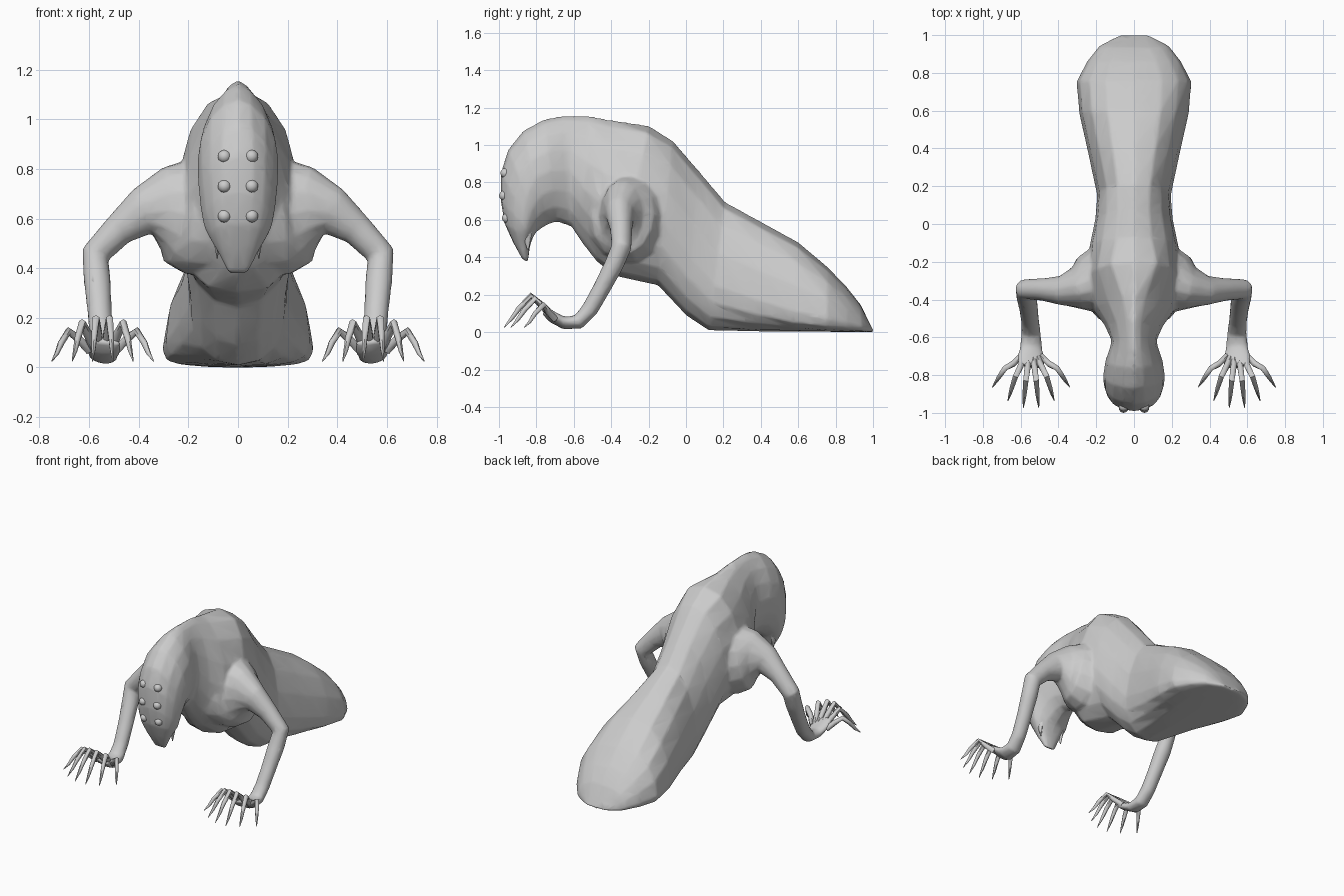
import bpy, bmesh, math
from mathutils import Vector

skin = bpy.data.materials.new("grey_skin")
skin.diffuse_color = (0.6, 0.6, 0.6, 1)


def finish(name, bm, angle=60):
    bmesh.ops.recalc_face_normals(bm, faces=bm.faces[:])
    me = bpy.data.meshes.new(name)
    bm.to_mesh(me)
    bm.free()
    me.materials.append(skin)
    ob = bpy.data.objects.new(name, me)
    bpy.context.collection.objects.link(ob)
    bpy.ops.object.select_all(action='DESELECT')
    ob.select_set(True)
    bpy.context.view_layer.objects.active = ob
    bpy.ops.object.shade_smooth_by_angle(angle=math.radians(angle))
    return ob


def loft(bm, rings):
    """Skin a list of equally sized point rings and cap both ends."""
    loops = [[bm.verts.new(p) for p in r] for r in rings]
    n = len(loops[0])
    for a, b in zip(loops, loops[1:]):
        for i in range(n):
            j = (i + 1) % n
            bm.faces.new((a[i], a[j], b[j], b[i]))
    bm.faces.new(loops[0][::-1])
    bm.faces.new(loops[-1])


def tube(bm, sections, n=10, u=Vector((0, -1, 0)), side=1):
    """Tube through (x, y, z, ru, rv) sections; the ring frame is carried along."""
    pts = [Vector(s[:3]) for s in sections]
    rings = []
    for k, s in enumerate(sections):
        t = (pts[min(k + 1, len(pts) - 1)] - pts[max(k - 1, 0)]).normalized()
        u = (u - t * u.dot(t)).normalized()
        v = t.cross(u)
        ring = []
        for i in range(n):
            a = 2 * math.pi * i / n
            p = pts[k] + u * (s[3] * math.cos(a)) + v * (s[4] * math.sin(a))
            ring.append((p.x * side, p.y, p.z))
        rings.append(ring)
    loft(bm, rings)


def body_ring(ty, tz, by, bz, w, m, p, q, half=8):
    """Section from top point to bottom point; widest at fraction m."""
    ring = []
    for i in range(2 * half):
        a = math.pi * i / half
        c, s = math.cos(a), math.sin(a)
        t = m * (1 - c) if c > 0 else m - (1 - m) * math.copysign(abs(c) ** q, c)
        x = w * math.copysign(abs(s) ** p, s) if abs(s) > 1e-6 else 0
        ring.append((x, ty + (by - ty) * t, tz + (bz - tz) * t))
    return ring


# Body and tail: top y, z, bottom y, z, half width, widest fraction, powers
torso = [
    (-0.62, 1.155, -0.61, 0.56, 0.12, 0.50, 1.3, 1),
    (-0.52, 1.157, -0.55, 0.47, 0.155, 0.58, 1.5, 1),
    (-0.40, 1.133, -0.48, 0.38, 0.22, 0.62, 1.4, 1),
    (-0.20, 1.103, -0.38, 0.30, 0.25, 0.62, 0.75, 1),
    (-0.07, 1.022, -0.15, 0.25, 0.235, 0.57, 0.95, 1),
    (0.07, 0.86, 0.00, 0.09, 0.205, 0.60, 0.95, 1),
    (0.21, 0.695, 0.12, 0.010, 0.195, 0.65, 0.85, 1),
    (0.40, 0.59, 0.38, 0.004, 0.245, 0.72, 0.8, 0.8),
    (0.60, 0.48, 0.58, 0.003, 0.29, 0.78, 0.75, 0.6),
    (0.76, 0.345, 0.75, 0.002, 0.305, 0.80, 0.75, 0.5),
    (0.86, 0.24, 0.86, 0.001, 0.25, 0.80, 0.75, 0.5),
    (0.935, 0.145, 0.945, 0.0, 0.185, 0.80, 0.75, 0.5),
    (0.985, 0.04, 1.005, 0.0, 0.075, 0.80, 0.8, 0.5),
]
# Drooping head, swept from the neck down to the jaw tip
head = [
    (-0.58, 1.155, -0.58, 0.56, 0.115, 0.50, 1.3, 1),
    (-0.66, 1.157, -0.63, 0.57, 0.125, 0.50, 1.3, 1),
    (-0.76, 1.137, -0.69, 0.59, 0.152, 0.50, 1.2, 1),
    (-0.87, 1.077, -0.74, 0.575, 0.164, 0.50, 1.15, 1),
    (-0.952, 0.975, -0.78, 0.55, 0.160, 0.58, 1.05, 1),
    (-0.99, 0.85, -0.805, 0.53, 0.150, 0.66, 0.9, 1),
    (-0.99, 0.70, -0.815, 0.51, 0.138, 0.66, 0.85, 1),
    (-0.97, 0.58, -0.825, 0.49, 0.115, 0.60, 0.8, 1),
    (-0.925, 0.48, -0.835, 0.455, 0.082, 0.55, 0.8, 1),
    (-0.875, 0.39, -0.845, 0.375, 0.042, 0.50, 0.9, 1),
]
# Arms with flared shoulders and palms: x, y, z, two radii
arm = [
    (0.10, -0.31, 0.62, 0.23, 0.26),
    (0.20, -0.31, 0.615, 0.195, 0.243),
    (0.25, -0.32, 0.628, 0.155, 0.212),
    (0.30, -0.34, 0.635, 0.115, 0.174),
    (0.385, -0.352, 0.628, 0.078, 0.098),
    (0.48, -0.347, 0.555, 0.060, 0.066),
    (0.575, -0.345, 0.455, 0.054, 0.058),
    (0.568, -0.385, 0.36, 0.052, 0.055),
    (0.558, -0.45, 0.235, 0.047, 0.050),
    (0.550, -0.515, 0.12, 0.045, 0.048),
    (0.545, -0.575, 0.055, 0.040, 0.052),
    (0.545, -0.65, 0.048, 0.033, 0.060),
    (0.545, -0.71, 0.078, 0.027, 0.076),
    (0.545, -0.755, 0.115, 0.018, 0.078),
]
bm = bmesh.new()
loft(bm, [body_ring(*s) for s in torso])
loft(bm, [body_ring(*s) for s in head])
for side in (-1, 1):
    tube(bm, arm, n=14, side=side)
body = finish("body", bm)

# Fuse the body parts into one soft skin
fuse = body.modifiers.new("fuse", 'REMESH')
fuse.mode = 'VOXEL'
fuse.voxel_size = 0.01
fuse.use_smooth_shade = True
soften = body.modifiers.new("soften", 'SMOOTH')
soften.factor = 0.5
soften.iterations = 6
thin = body.modifiers.new("thin_out", 'DECIMATE')
thin.ratio = 0.1

# Six small eyes in two columns
bm = bmesh.new()
for side in (-1, 1):
    for y, z in ((-0.966, 0.85), (-0.973, 0.73), (-0.958, 0.61)):
        r = bmesh.ops.create_icosphere(bm, subdivisions=2, radius=0.027)
        for v in r["verts"]:
            v.co += Vector((0.055 * side, y, z))
finish("eyes", bm)

# Mandible spikes beside the jaw
bm = bmesh.new()
for side in (-1, 1):
    tube(bm, [(0.085, -0.86, 0.60, 0.035, 0.025), (0.088, -0.85, 0.53, 0.028, 0.016),
              (0.083, -0.845, 0.44, 0.003, 0.003)], n=6, side=side)
finish("mandibles", bm)

# Six arched claw fingers fanned from each palm
for side, label in ((-1, "left"), (1, "right")):
    bm = bmesh.new()
    for i in range(6):
        f = i - 2.5
        x = 0.545
        tube(bm, [
            (x + 0.022 * f, -0.70, 0.070, 0.020, 0.018),
            (x + 0.038 * f, -0.765 + 0.004 * f * f, 0.138 - 0.004 * f * f, 0.019, 0.018),
            (x + 0.055 * f, -0.832 + 0.011 * f * f, 0.196 - 0.008 * f * f, 0.017, 0.016),
            (x + 0.067 * f, -0.895 + 0.014 * f * f, 0.130 - 0.005 * f * f, 0.014, 0.013),
            (x + 0.074 * f, -0.935 + 0.016 * f * f, 0.075 - 0.003 * f * f, 0.010, 0.009),
            (x + 0.082 * f, -0.977 + 0.018 * f * f, 0.025, 0.002, 0.002),
        ], n=6, u=Vector((0, 0, 1)), side=side)
    finish(label + "_fingers", bm)
